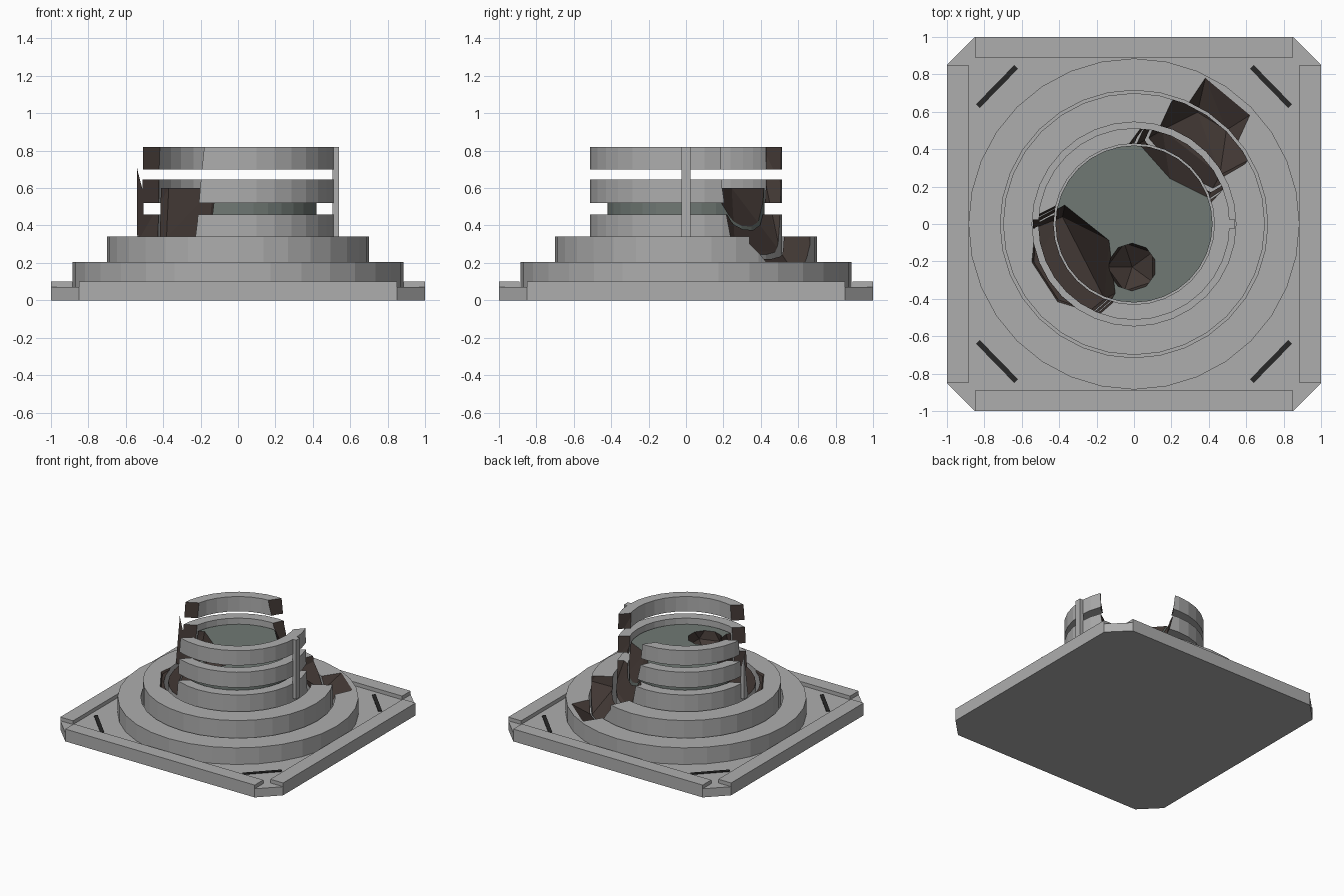
import bpy, bmesh, math
from mathutils import Vector

if "Cube" in bpy.data.objects:
    bpy.data.objects.remove(bpy.data.objects["Cube"])

def material(name, c):
    m = bpy.data.materials.new(name)
    m.diffuse_color = (*c, 1)
    m.use_nodes = True
    m.node_tree.nodes["Principled BSDF"].inputs["Base Color"].default_value = m.diffuse_color
    return m

GREY = material("grey_stone", (0.42, 0.42, 0.42))
BROWN = material("broken_rock", (0.055, 0.04, 0.035))
GLASS = material("green_core", (0.16, 0.19, 0.175))
BLACK = material("dark_slot", (0.02, 0.02, 0.02))

def finish(name, bm, mat):
    bmesh.ops.recalc_face_normals(bm, faces=bm.faces)
    me = bpy.data.meshes.new(name)
    bm.to_mesh(me)
    bm.free()
    me.materials.append(mat)
    ob = bpy.data.objects.new(name, me)
    bpy.context.collection.objects.link(ob)
    return ob

def prism(name, pts, z0, z1, mat=GREY):
    bm = bmesh.new()
    f = bm.faces.new([bm.verts.new((x, y, z0)) for x, y in pts])
    r = bmesh.ops.extrude_face_region(bm, geom=[f])
    for v in r["geom"]:
        if isinstance(v, bmesh.types.BMVert):
            v.co.z = z1
    return finish(name, bm, mat)

def box(name, x0, x1, y0, y1, z0, z1):
    return prism(name, [(x0, y0), (x1, y0), (x1, y1), (x0, y1)], z0, z1)

def circle(r, n=32):
    return [(r * math.cos(2 * math.pi * i / n), r * math.sin(2 * math.pi * i / n)) for i in range(n)]

def ring(name, r0, r1, z0, z1, n=32):
    bm = bmesh.new()
    prof = [(r0, z0), (r1, z0), (r1, z1), (r0, z1)]
    loops = [[bm.verts.new((x, y, z)) for x, y in circle(r, n)] for r, z in prof]
    for k in range(4):
        a, b = loops[k], loops[(k + 1) % 4]
        for i in range(n):
            j = (i + 1) % n
            bm.faces.new((a[i], a[j], b[j], b[i]))
    return finish(name, bm, GREY)

def hull_cutter(name, deg, pts):
    # points are (outward, sideways, height) around a direction
    a = math.radians(deg)
    d, n = Vector((math.cos(a), math.sin(a), 0)), Vector((-math.sin(a), math.cos(a), 0))
    bm = bmesh.new()
    for r, t, z in pts:
        bm.verts.new(d * r + n * t + Vector((0, 0, z)))
    res = bmesh.ops.convex_hull(bm, input=bm.verts)
    inner = [g for g in res["geom_interior"] if isinstance(g, bmesh.types.BMVert)]
    bmesh.ops.delete(bm, geom=inner, context="VERTS")
    ob = finish(name, bm, BROWN)
    ob.hide_render = True
    return ob

# base plate with clipped corners and edge rails
c = 0.85
prism("base_plate", [(-c, -1), (c, -1), (1, -c), (1, c), (c, 1), (-c, 1), (-1, c), (-1, -c)], 0, 0.07)
for s in (-1, 1):
    box("edge_rail_y", -c, c, min(s, s * 0.89), max(s, s * 0.89), 0.07, 0.1)
    box("edge_rail_x", min(s, s * 0.885), max(s, s * 0.885), -c, c, 0.07, 0.1)

# dark diagonal corner slots
for sx in (-1, 1):
    for sy in (-1, 1):
        prism("corner_slot", [(sx * x, sy * y) for x, y in
              ((0.62, 0.83), (0.64, 0.85), (0.845, 0.64), (0.825, 0.62))], 0.065, 0.075, BLACK)

# stepped tiers, tube rings, core and side fins
parts = [ring("lower_tier", 0.715, 0.885, 0.07, 0.205),
         ring("upper_tier", 0.545, 0.70, 0.07, 0.34),
         ring("tube_ring_low", 0.43, 0.513, 0.07, 0.46),
         ring("tube_ring_mid", 0.43, 0.513, 0.52, 0.645),
         ring("tube_ring_top", 0.43, 0.513, 0.70, 0.82),
         prism("core", circle(0.42), 0.07, 0.60, GLASS),
         box("right_fin", 0.505, 0.54, -0.025, 0.025, 0.34, 0.82),
         box("left_fin", -0.54, -0.505, -0.025, 0.025, 0.34, 0.82)]

# broken-away volumes
back_break = hull_cutter("back_break", 52, [
    (.24, .29, .9), (.28, -.25, .9), (.31, 0, .6), (.35, .22, .6), (.355, -.225, .6),
    (.49, .19, .26), (.49, -.2, .26), (.68, .1, .12), (.7, -.08, .12),
    (.85, .18, .205), (.84, -.13, .205), (.66, .24, .3), (.64, -.27, .3),
    (1.0, .31, .9), (1.0, -.3, .9)])
front_break = hull_cutter("front_break", 213, [
    (.14, 0, .9), (.24, -.31, .9), (.27, .29, .9), (.9, -.38, .9), (.9, .38, .9),
    (.16, 0, .6), (.256, -.286, .6), (.286, .256, .6),
    (.30, -.24, .335), (.35, .25, .335), (.45, .26, .335), (.45, -.27, .335),
    (.56, .12, .325), (.56, -.12, .325)])
bm = bmesh.new()
bmesh.ops.create_icosphere(bm, subdivisions=1, radius=0.15)
for v in bm.verts:
    v.co += Vector((-0.01, -0.23, 0.6))
pit = finish("core_pit", bm, BROWN)

cutters = [back_break, front_break, pit]
for ob in parts:
    for cut in (cutters if ob.name == "core" else cutters[:2]):
        m = ob.modifiers.new("break", "BOOLEAN")
        m.operation = "DIFFERENCE"
        m.solver = "EXACT"
        m.material_mode = "TRANSFER"
        m.object = cut
bpy.context.view_layer.update()
dg = bpy.context.evaluated_depsgraph_get()
baked = [bpy.data.meshes.new_from_object(ob.evaluated_get(dg)) for ob in parts]
for ob, me in zip(parts, baked):
    ob.modifiers.clear()
    ob.data = me
for cut in cutters:
    bpy.data.objects.remove(cut)
